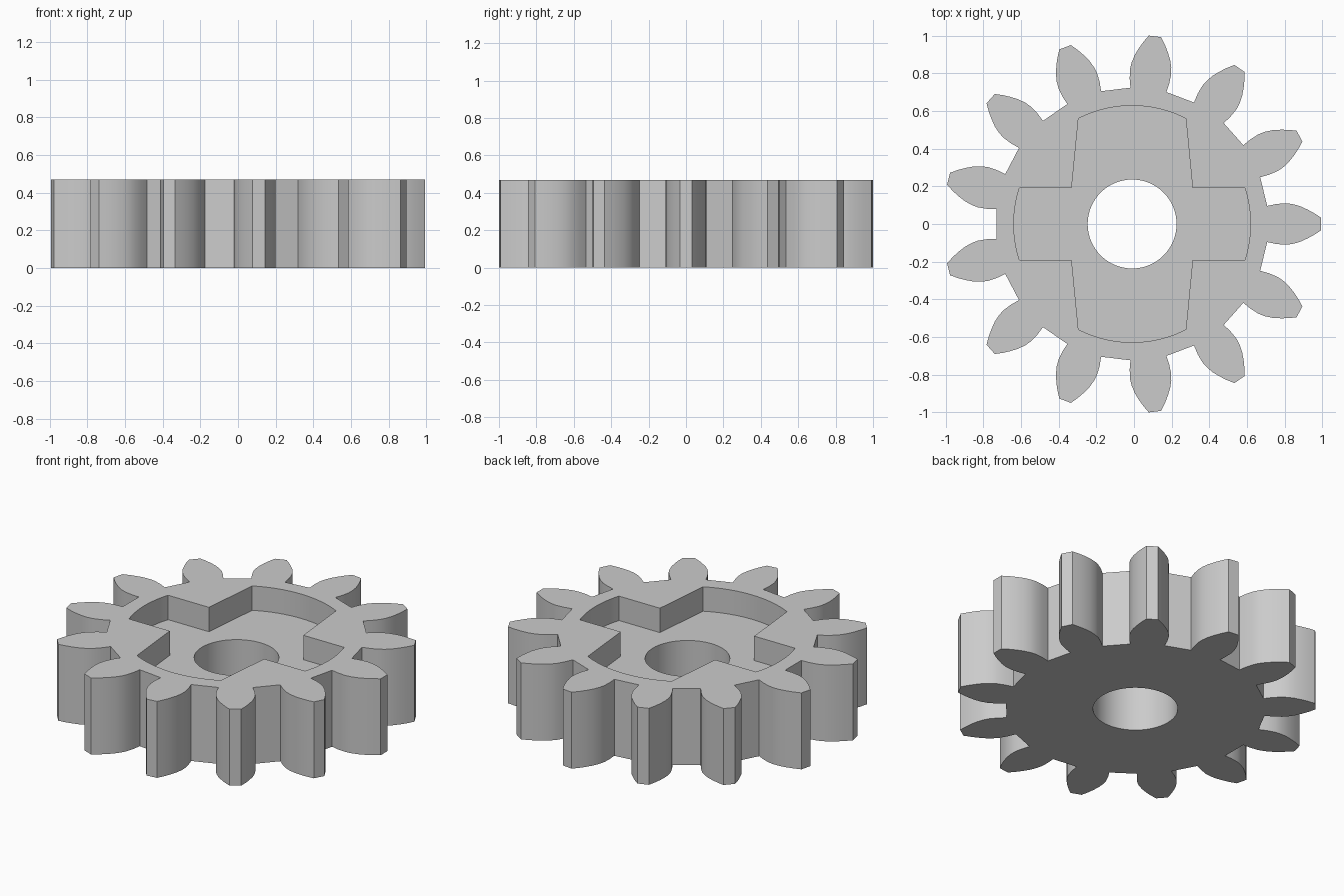
import bpy, bmesh
from math import cos, sin, pi, asin, radians

if "Cube" in bpy.data.objects:
    bpy.data.objects.remove(bpy.data.objects["Cube"])

TEETH = 13
HEIGHT = 0.47
FLOOR = 0.32
CX = -0.01          # gear axis offset that centres the odd-toothed outline

steel = bpy.data.materials.new("light_grey")
steel.use_nodes = True
grey = (0.6, 0.6, 0.6, 1)
steel.diffuse_color = grey
steel.node_tree.nodes["Principled BSDF"].inputs["Base Color"].default_value = grey


def prism(name, outline, z0, z1):
    """Extrude a closed outline from z0 to z1."""
    bm = bmesh.new()
    face = bm.faces.new([bm.verts.new((x + CX, y, z0)) for x, y in outline])
    top = bmesh.ops.extrude_face_region(bm, geom=[face])["geom"]
    verts = [v for v in top if isinstance(v, bmesh.types.BMVert)]
    bmesh.ops.translate(bm, verts=verts, vec=(0, 0, z1 - z0))
    bmesh.ops.recalc_face_normals(bm, faces=bm.faces)
    mesh = bpy.data.meshes.new(name)
    bm.to_mesh(mesh)
    bm.free()
    mesh.materials.append(steel)
    obj = bpy.data.objects.new(name, mesh)
    bpy.context.collection.objects.link(obj)
    return obj


def arc(r, a0, a1, n):
    return [(r * cos(a0 + (a1 - a0) * i / n), r * sin(a0 + (a1 - a0) * i / n))
            for i in range(n + 1)]


# One tooth: half flank (distance out, half width), mirrored then spun
flank = [(0.717, 0.096), (0.765, 0.106), (0.815, 0.110), (0.85, 0.106),
         (0.89, 0.095), (0.93, 0.077), (0.965, 0.058), (1.003, 0.033)]
tooth = [(x, -y) for x, y in flank] + flank[::-1]
outline = []
for k in range(TEETH):
    a = 2 * pi * k / TEETH
    outline += [(x * cos(a) - y * sin(a), x * sin(a) + y * cos(a)) for x, y in tooth]
gear = prism("gear_body", outline, 0, HEIGHT)

# Cross-shaped recess: rounded side arms, tapered upper and lower arms
R = 0.628
side = asin(0.19 / R)
upper = radians(63)
half = arc(R, -side, side, 12) + [(0.321, 0.19)] + arc(R, upper, pi - upper, 16) + [(-0.321, 0.19)]
recess = prism("recess_cutter", half + [(-x, -y) for x, y in half], FLOOR, HEIGHT + 0.1)

# Axle hole
hole = prism("hole_cutter", arc(0.236, 0, 2 * pi, 64)[:-1], -0.1, HEIGHT + 0.2)

bpy.context.view_layer.objects.active = gear
for cutter in (recess, hole):
    cutter.hide_render = True
    mod = gear.modifiers.new(cutter.name, "BOOLEAN")
    mod.operation = "DIFFERENCE"
    mod.solver = "EXACT"
    mod.object = cutter
    bpy.ops.object.modifier_apply(modifier=mod.name)
    bpy.data.objects.remove(cutter)

# Smooth flanks and bores, sharp rims
bpy.ops.object.select_all(action="DESELECT")
gear.select_set(True)
bpy.ops.object.shade_smooth_by_angle(angle=radians(25))
